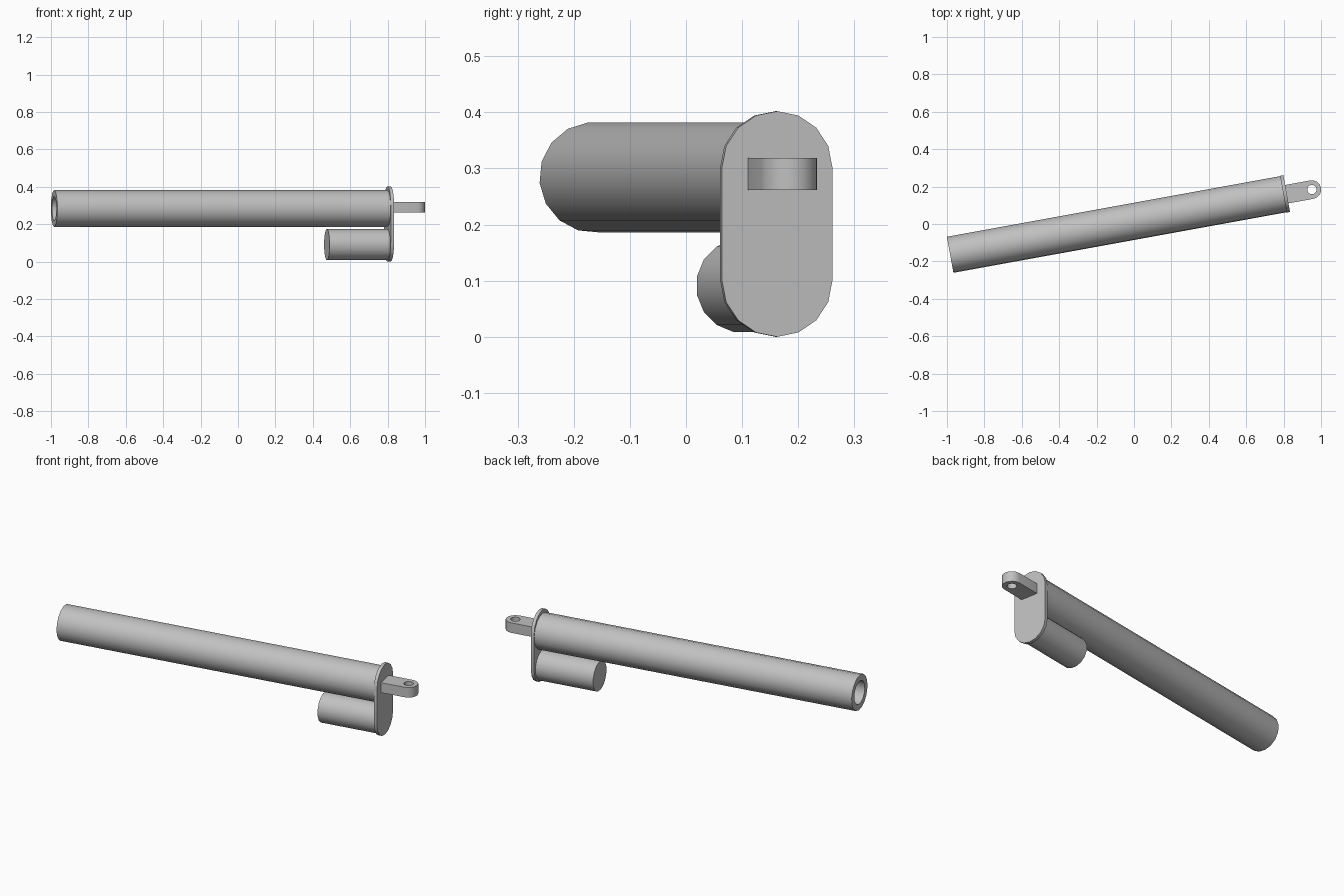
import bpy, bmesh
from math import pi, sin, cos, radians
from mathutils import Matrix, Vector

cube = bpy.data.objects.get("Cube")
if cube:
    bpy.data.objects.remove(cube, do_unlink=True)

grey = bpy.data.materials.new("grey_metal")
grey.use_nodes = True
colour = (0.53, 0.53, 0.53, 1)
grey.diffuse_color = colour
grey.node_tree.nodes["Principled BSDF"].inputs["Base Color"].default_value = colour

# The actuator is built along +x from its open end, then swung into place
PLACE = Matrix.Translation((-0.983, -0.1645, 0)) @ Matrix.Rotation(radians(10.3), 4, 'Z')
SIDES = 16
PLATE_BACK, PLATE_FRONT = 1.811, 1.829
TUBE_Z, MOTOR_Z = 0.284, 0.091


def finish(name, bm):
    bmesh.ops.remove_doubles(bm, verts=bm.verts, dist=1e-5)
    bmesh.ops.recalc_face_normals(bm, faces=bm.faces)
    bm.transform(PLACE)
    mesh = bpy.data.meshes.new(name)
    bm.to_mesh(mesh)
    bm.free()
    mesh.materials.append(grey)
    obj = bpy.data.objects.new(name, mesh)
    bpy.context.collection.objects.link(obj)
    bpy.ops.object.select_all(action='DESELECT')
    obj.select_set(True)
    bpy.context.view_layer.objects.active = obj
    bpy.ops.object.shade_smooth_by_angle(angle=radians(35))


def lathe(name, profile, z, phase):
    """Turn (x, radius) points around a line along x at height z."""
    bm = bmesh.new()
    verts = [bm.verts.new((x, r * cos(phase), z + r * sin(phase))) for x, r in profile]
    edges = [bm.edges.new(pair) for pair in zip(verts, verts[1:])]
    bmesh.ops.spin(bm, geom=verts + edges, cent=(0, 0, z), axis=(1, 0, 0),
                   angle=2 * pi, steps=SIDES, use_merge=False)
    finish(name, bm)


def extruded(name, loops, offset):
    """Fill an outline, with optional holes, and extrude it."""
    bm = bmesh.new()
    edges = []
    for loop in loops:
        verts = [bm.verts.new(p) for p in loop]
        edges += [bm.edges.new(pair) for pair in zip(verts, verts[1:] + verts[:1])]
    bmesh.ops.triangle_fill(bm, edges=edges, use_beauty=True)
    result = bmesh.ops.extrude_face_region(bm, geom=bm.faces[:], use_keep_orig=True)
    moved = [g for g in result["geom"] if isinstance(g, bmesh.types.BMVert)]
    bmesh.ops.translate(bm, verts=moved, vec=Vector(offset))
    bmesh.ops.dissolve_limit(bm, angle_limit=0.01, verts=bm.verts, edges=bm.edges)
    finish(name, bm)


def arc(cx, cy, r, start, end, steps):
    return [(cx + r * cos(start + (end - start) * i / steps),
             cy + r * sin(start + (end - start) * i / steps)) for i in range(steps + 1)]


# Hollow main tube, open at the far end
R, BORE = 0.0985, 0.065
lathe("main_tube", [(PLATE_BACK, 0), (PLATE_BACK, R), (0, R), (0, BORE),
                    (PLATE_BACK - 0.03, BORE), (PLATE_BACK - 0.03, 0)], TUBE_Z, radians(5.8))

# Closed motor can under the tube
M = 0.084
lathe("motor_can", [(PLATE_BACK, 0), (PLATE_BACK, M), (1.482, M), (1.482, 0)],
      MOTOR_Z, pi / SIDES)

# End plate with rounded top and bottom
P = 0.1
outline = arc(0, 0.302, P, 0, pi, 8) + arc(0, P, P, pi, 2 * pi, 8)
extruded("end_plate", [[(PLATE_BACK, y, z) for y, z in outline]],
         (PLATE_FRONT - PLATE_BACK, 0, 0))

# Mounting lug with a pin hole
W, EYE, SHIFT, LOW, HIGH = 0.05, 1.965, -0.003, 0.262, 0.319
lug = arc(EYE, SHIFT, W, -pi / 2, pi / 2, 8)
lug += [(PLATE_FRONT, SHIFT + W), (PLATE_FRONT, SHIFT - W)]
hole = arc(EYE, SHIFT, 0.025, 0, 2 * pi, SIDES)[:-1]
extruded("mounting_lug", [[(x, y, LOW) for x, y in loop] for loop in (lug, hole)],
         (0, 0, HIGH - LOW))
